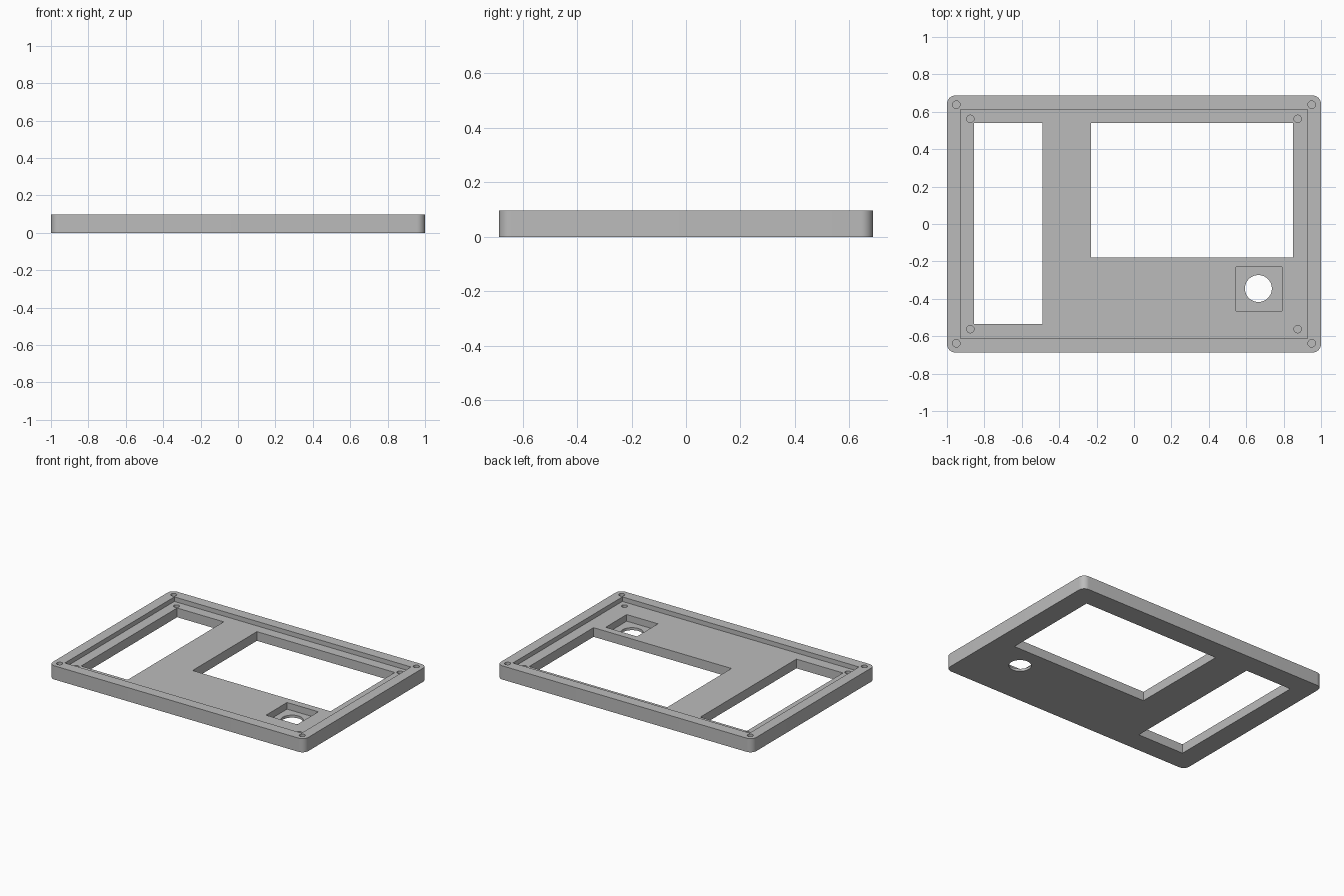
import bpy
import bmesh
import math
from mathutils import Matrix, Vector

cube = bpy.data.objects.get("Cube")
if cube:
    bpy.data.objects.remove(cube, do_unlink=True)

HEIGHT, FLOOR, POCKET = 0.097, 0.065, 0.018
HALF_X, HALF_Y = 1.0, 0.687
ABOVE, BELOW = 0.2, -0.1

grey = bpy.data.materials.new("plain grey")
grey.use_nodes = True
colour = (0.5, 0.5, 0.5, 1)
grey.diffuse_color = colour
grey.node_tree.nodes["Principled BSDF"].inputs["Base Color"].default_value = colour


def make_object(name, bm):
    mesh = bpy.data.meshes.new(name)
    bm.to_mesh(mesh)
    bm.free()
    mesh.materials.append(grey)
    obj = bpy.data.objects.new(name, mesh)
    bpy.context.collection.objects.link(obj)
    return obj


def box(name, x0, x1, y0, y1, z0, z1, radius=0):
    bm = bmesh.new()
    bmesh.ops.create_cube(bm, size=1)
    for v in bm.verts:
        v.co = Vector(((x0, x1)[v.co.x > 0], (y0, y1)[v.co.y > 0], (z0, z1)[v.co.z > 0]))
    if radius:
        upright = [e for e in bm.edges if abs(e.verts[0].co.z - e.verts[1].co.z) > 0.01]
        bmesh.ops.bevel(bm, geom=upright, offset=radius, segments=8, profile=0.5, affect='EDGES')
    return make_object(name, bm)


def cylinder(name, x, y, radius, z0, z1, sides=32):
    bm = bmesh.new()
    bmesh.ops.create_cone(bm, cap_ends=True, segments=sides, radius1=radius, radius2=radius,
                          depth=z1 - z0, matrix=Matrix.Translation((x, y, (z0 + z1) / 2)))
    return make_object(name, bm)


# Rounded plate
panel = box("bezel_panel", -HALF_X, HALF_X, -HALF_Y, HALF_Y, 0, HEIGHT, 0.045)

# Shallow recess, two windows, square pocket and its round hole
cutters = [
    box("recess_cutter", -0.927, 0.927, -0.612, 0.612, FLOOR, ABOVE),
    box("narrow_window_cutter", -0.855, -0.49, -0.535, 0.54, BELOW, ABOVE),
    box("wide_window_cutter", -0.23, 0.85, -0.18, 0.54, BELOW, ABOVE),
    box("pocket_cutter", 0.545, 0.79, -0.465, -0.23, POCKET, ABOVE),
    cylinder("knob_hole_cutter", 0.665, -0.345, 0.072, BELOW, ABOVE, 48),
]

# Blind screw holes in the rim and in the recess floor
for sx in (-1, 1):
    for sy in (-1, 1):
        cutters.append(cylinder("rim_screw_cutter", sx * 0.95, sy * 0.638, 0.02, 0.04, ABOVE))
        cutters.append(cylinder("floor_screw_cutter", sx * 0.875, sy * 0.562, 0.02, 0.025, ABOVE))

# Cut the plate and discard the cutters
for cutter in cutters:
    cutter.hide_render = True
    mod = panel.modifiers.new(cutter.name, 'BOOLEAN')
    mod.operation = 'DIFFERENCE'
    mod.solver = 'EXACT'
    mod.object = cutter

bpy.ops.object.select_all(action='DESELECT')
panel.select_set(True)
bpy.context.view_layer.objects.active = panel
for mod in list(panel.modifiers):
    bpy.ops.object.modifier_apply(modifier=mod.name)
for cutter in cutters:
    bpy.data.objects.remove(cutter, do_unlink=True)

bpy.ops.object.shade_smooth_by_angle(angle=math.radians(30))
